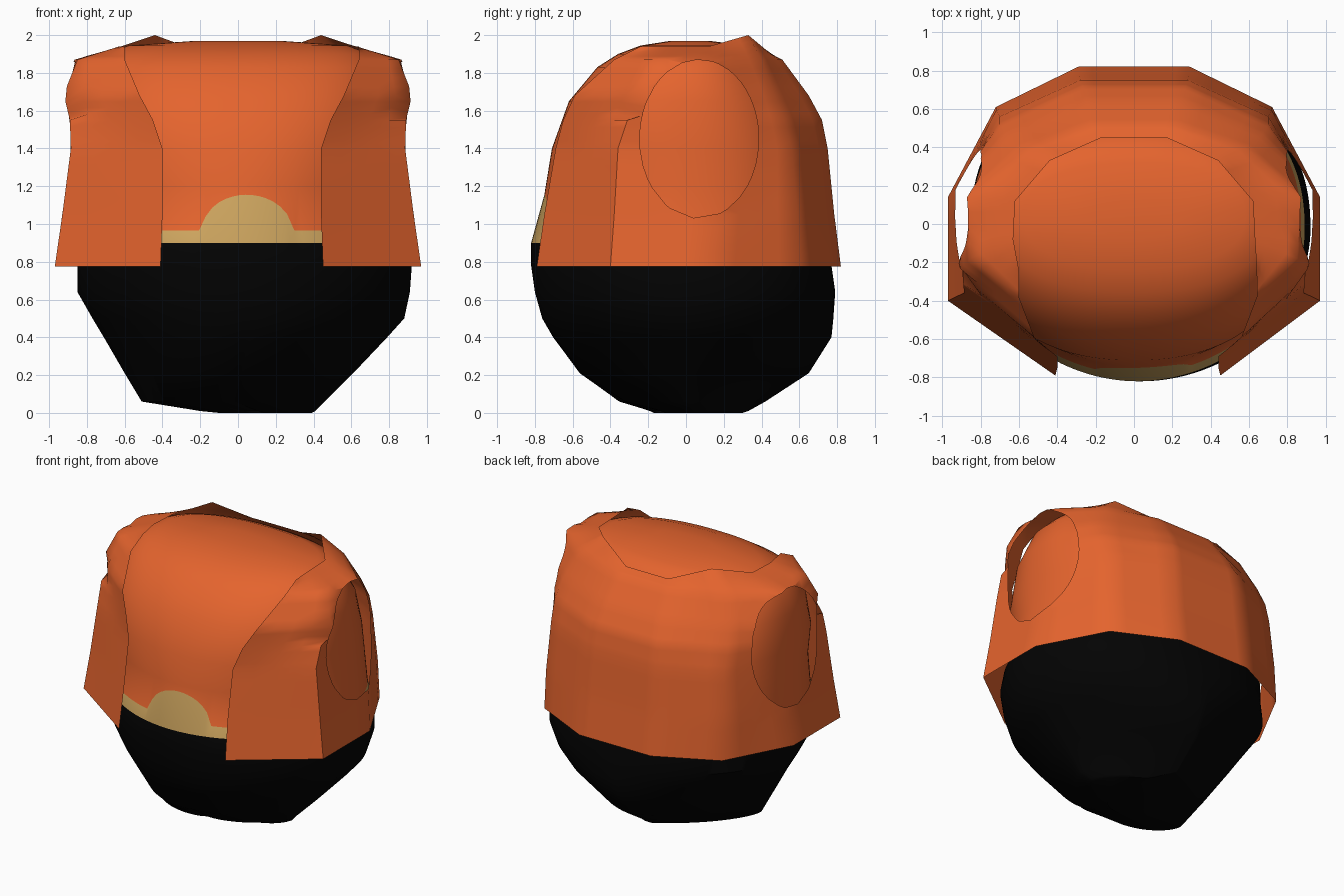
import bpy, bmesh, math
from mathutils import Vector
from mathutils.bvhtree import BVHTree

if "Cube" in bpy.data.objects:
    bpy.data.objects.remove(bpy.data.objects["Cube"])


def material(name, rgb):
    m = bpy.data.materials.new(name)
    m.diffuse_color = (*rgb, 1)
    m.use_nodes = True
    m.node_tree.nodes["Principled BSDF"].inputs["Base Color"].default_value = m.diffuse_color
    return m


orange = material("orange cloth", (0.78, 0.127, 0.027))
tan = material("tan trim", (0.62, 0.38, 0.115))
black = material("black cloth", (0.001, 0.001, 0.001))


def finish(bm, name, mats, angle):
    mesh = bpy.data.meshes.new(name)
    bm.to_mesh(mesh)
    bm.free()
    obj = bpy.data.objects.new(name, mesh)
    bpy.context.collection.objects.link(obj)
    for m in mats:
        mesh.materials.append(m)
    bpy.ops.object.select_all(action='DESELECT')
    obj.select_set(True)
    bpy.context.view_layer.objects.active = obj
    bpy.ops.object.shade_smooth_by_angle(angle=math.radians(angle))
    return obj


# Body: oval rings given as z, left x, right x, front y, back y
RINGS = [
    (0.00, -0.10, 0.39, -0.10, 0.30), (0.01, -0.20, 0.41, -0.13, 0.33),
    (0.06, -0.51, 0.46, -0.32, 0.42), (0.21, -0.60, 0.61, -0.55, 0.65),
    (0.40, -0.71, 0.79, -0.70, 0.77), (0.50, -0.77, 0.88, -0.76, 0.78),
    (0.64, -0.85, 0.91, -0.80, 0.79), (0.78, -0.85, 0.92, -0.82, 0.77),
    (0.90, -0.85, 0.89, -0.82, 0.76), (0.97, -0.85, 0.87, -0.78, 0.75),
    (1.40, -0.84, 0.84, -0.71, 0.70), (1.65, -0.83, 0.83, -0.62, 0.60),
    (1.83, -0.77, 0.77, -0.47, 0.47), (1.90, -0.70, 0.70, -0.36, 0.42),
    (1.945, -0.58, 0.58, -0.24, 0.32), (1.97, -0.22, 0.22, -0.08, 0.12),
]
SEG = 144


def body_point(a, z):
    for lo, hi in zip(RINGS, RINGS[1:]):
        if z <= hi[0]:
            break
    t = (z - lo[0]) / (hi[0] - lo[0])
    _, xl, xr, yf, yb = [p + (q - p) * t for p, q in zip(lo, hi)]
    c, s = math.cos(a), math.sin(a)
    # Pointed at the base, rounder towards the top and back
    k = min(1, z / 0.64)
    end_power = 1.02 if s < 0 and z < 1.3 else 0.88
    power = 1.3 + (end_power - 1.3) * k
    shift = (1 - k) * abs(c) * (-0.2 if c < 0 else -0.06)   # base corners sit forward
    c = math.copysign(abs(c) ** power, c)
    s = math.copysign(abs(s) ** power, s)
    return Vector(((xl + xr) / 2 + c * (xr - xl) / 2,
                   (yf + yb) / 2 + s * (yb - yf) / 2 + shift, z))


def trim_height(a):
    # Upper edge of the tan trim, with its round bump at the front
    p = body_point(a, 0.97)
    d = (p.x - 0.05) / 0.24
    if p.y < 0 and abs(d) < 1:
        return 0.965 + 0.19 * math.sqrt(1 - d * d)
    return 0.965


bm = bmesh.new()
angles = [2 * math.pi * i / SEG for i in range(SEG)]
levels = [r[0] for r in RINGS]
levels[9] = None                     # the trim edge follows its own height
levels.insert(10, 1.2)
rows = [[bm.verts.new(body_point(a, trim_height(a) if z is None else z)) for a in angles]
        for z in levels]
for k, (r0, r1) in enumerate(zip(rows, rows[1:])):
    for i in range(SEG):
        j = (i + 1) % SEG
        f = bm.faces.new((r0[i], r0[j], r1[j], r1[i]))
        f.material_index = 2 if k < 8 else 1 if k == 8 else 0
bm.faces.new(rows[0][::-1]).material_index = 2
bm.faces.new(rows[-1])
finish(bm, "body", [orange, tan, black], 40)

# Open jacket: half outlines from front edge round to the back centre, hem to neck
JACKET = [
    (0.775, [(.43, -.79), (.97, -.40), (.97, .14), (.72, .61), (.29, .82), (0, .82)]),
    (1.05, [(.42, -.75), (.93, -.38), (.93, .18), (.72, .59), (.29, .785), (0, .785)]),
    (1.40, [(.42, -.69), (.885, -.36), (.885, .25), (.70, .56), (.28, .75), (0, .75)]),
    (1.55, [(.47, -.65), (.89, -.31), (.89, .25), (.70, .52), (.27, .72), (0, .72)]),
    (1.68, [(.54, -.59), (.925, -.25), (.89, .24), (.67, .47), (.25, .65), (0, .65)]),
    (1.87, [(.62, -.38), (.85, -.18), (.87, .14), (.58, .40), (.22, .51), (0, .51)]),
]
NECK = [(.62, -.24, 1.94), (.63, -.08, 1.94), (.62, .12, 1.94),
        (.44, .33, 2.0), (.17, .45, 1.90), (0, .45, 1.90)]
grid = [[Vector((x, y, z)) for x, y in row] for z, row in JACKET]
grid.append([Vector(p) for p in NECK])
N = 4                                # subdivisions of each panel


def jacket_point(i, j):
    c, r = min(i // N, 4), min(j // N, len(grid) - 2)
    u, v = i / N - c, j / N - r
    low = grid[r][c].lerp(grid[r][c + 1], u)
    return low.lerp(grid[r + 1][c].lerp(grid[r + 1][c + 1], u), v)


bm = bmesh.new()
NU, NV = 5 * N, (len(grid) - 1) * N
for side in (1, -1):
    pts = []
    for j in range(NV + 1):
        row = []
        for i in range(NU + 1):
            p = jacket_point(i, j)
            shift = 0.02 * max(0, 1 - i / N)     # opening sits slightly off centre
            row.append(bm.verts.new((side * p.x + shift, p.y, p.z)))
        pts.append(row)
    for j in range(NV):
        for i in range(NU):
            q = [pts[j][i], pts[j][i + 1], pts[j + 1][i + 1], pts[j + 1][i]]
            bm.faces.new(q if side > 0 else q[::-1])
bmesh.ops.remove_doubles(bm, verts=bm.verts, dist=0.0005)

# Armholes: remove an oval from each side and fit the rim to it
CY, CZ, RY, RZ = 0.07, 1.45, 0.315, 0.42
tree = BVHTree.FromBMesh(bm)


def oval(p):
    return math.hypot((p.y - CY) / RY, (p.z - CZ) / RZ)


holes = []
for f in bm.faces:
    c = f.calc_center_median()
    if abs(c.x) > 0.5 and oval(c) < 1:
        holes.append(f)
rim = {v for f in holes for v in f.verts}
bmesh.ops.delete(bm, geom=holes, context='FACES')
for v in rim:
    if v.is_valid:
        k = oval(v.co)
        y, z = CY + (v.co.y - CY) / k, CZ + (v.co.z - CZ) / k
        s = math.copysign(1, v.co.x)
        hit = tree.ray_cast(Vector((2 * s, y, z)), Vector((-s, 0, 0)))[0]
        v.co = hit if hit else Vector((v.co.x, y, z))
finish(bm, "open_jacket", [orange], 50)
